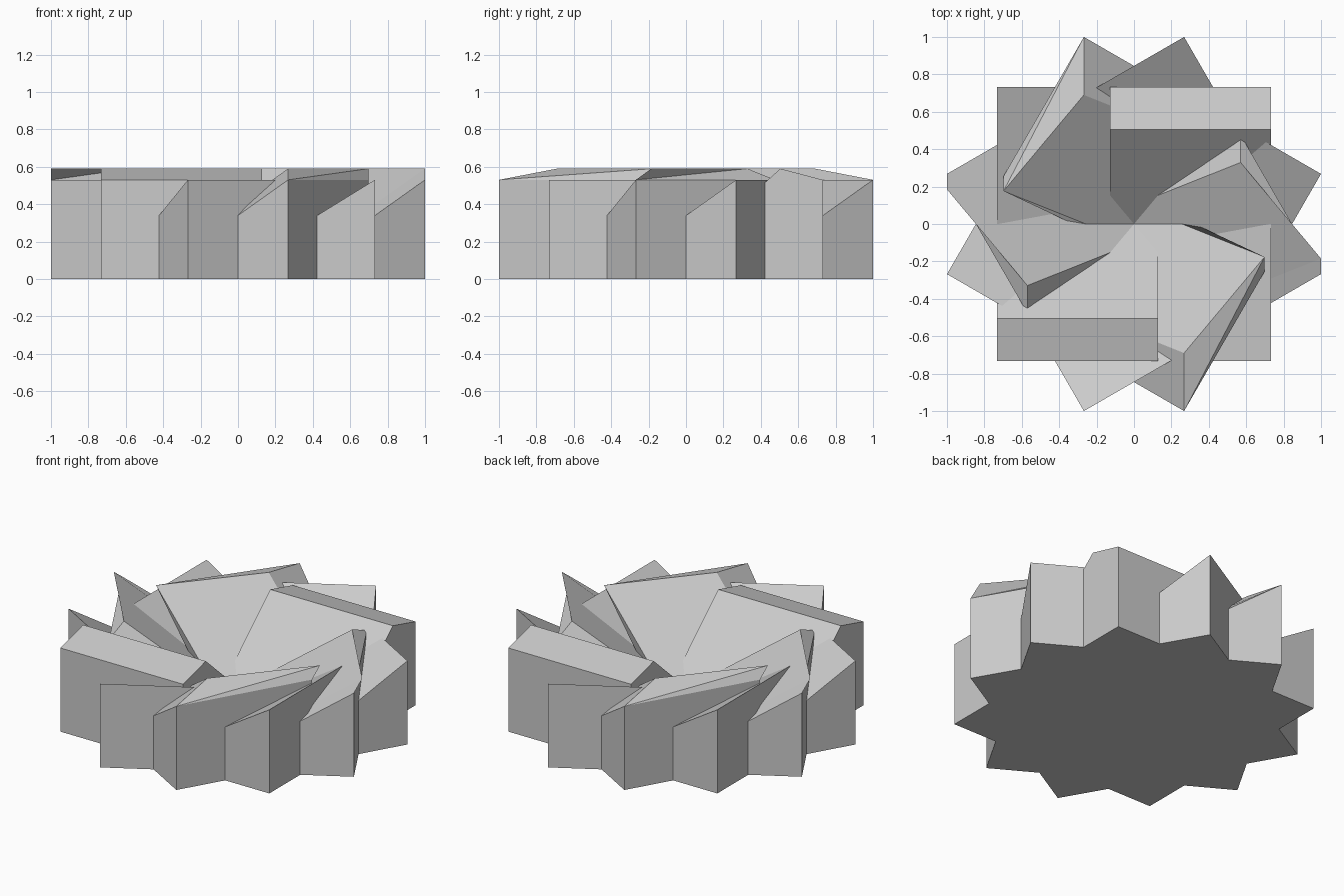
import bpy, bmesh, math
from mathutils import Matrix, Vector

if "Cube" in bpy.data.objects:
    bpy.data.objects.remove(bpy.data.objects["Cube"])

OUT = 0.732      # outer edge of each square footprint
INN = -0.128     # inner edge, just past the centre
H = 0.53         # wall height
LIFT = 0.06      # extra height of the raised slopes
SQUASH = 0.69    # y squeeze of the raised slopes


def blade(name, angle, raised):
    rot = Matrix.Rotation(angle, 4, 'Z')
    bm = bmesh.new()

    def add(x, y, z):
        return bm.verts.new(rot @ Vector((x, y, z)))

    # wedge: square footprint, outer wall, slope falling past the centre
    b1, b2 = add(OUT, OUT, 0), add(INN, OUT, 0)
    a1, a2 = add(OUT, OUT, H), add(INN, OUT, H)
    i1, i2 = add(OUT, INN, 0), add(INN, INN, 0)
    faces = [(b1, b2, a2, a1), (b1, i1, i2, b2), (b1, a1, i1), (b2, i2, a2)]
    if raised:
        # slope lifted and squeezed along y
        r1, r2, t1, t2 = [
            bm.verts.new((v.co.x, v.co.y * SQUASH, v.co.z + LIFT))
            for v in (a1, a2, i1, i2)]
        faces += [(a1, a2, r2), (a1, r2, r1), (a1, r1, t1, i1),
                  (a2, i2, t2, r2), (i1, t1, t2, i2), (r1, r2, t2, t1)]
    else:
        faces.append((a1, a2, i2, i1))
    for f in faces:
        bm.faces.new(f)
    bmesh.ops.recalc_face_normals(bm, faces=bm.faces[:])
    mesh = bpy.data.meshes.new(name)
    bm.to_mesh(mesh)
    bm.free()
    bpy.context.collection.objects.link(bpy.data.objects.new(name, mesh))


# twelve wedges around the centre, every second one raised
for k in range(12):
    raised = k % 2 == 0
    blade(f"{'raised' if raised else 'low'}_blade_{k + 1}",
          math.radians(30 * k), raised)
